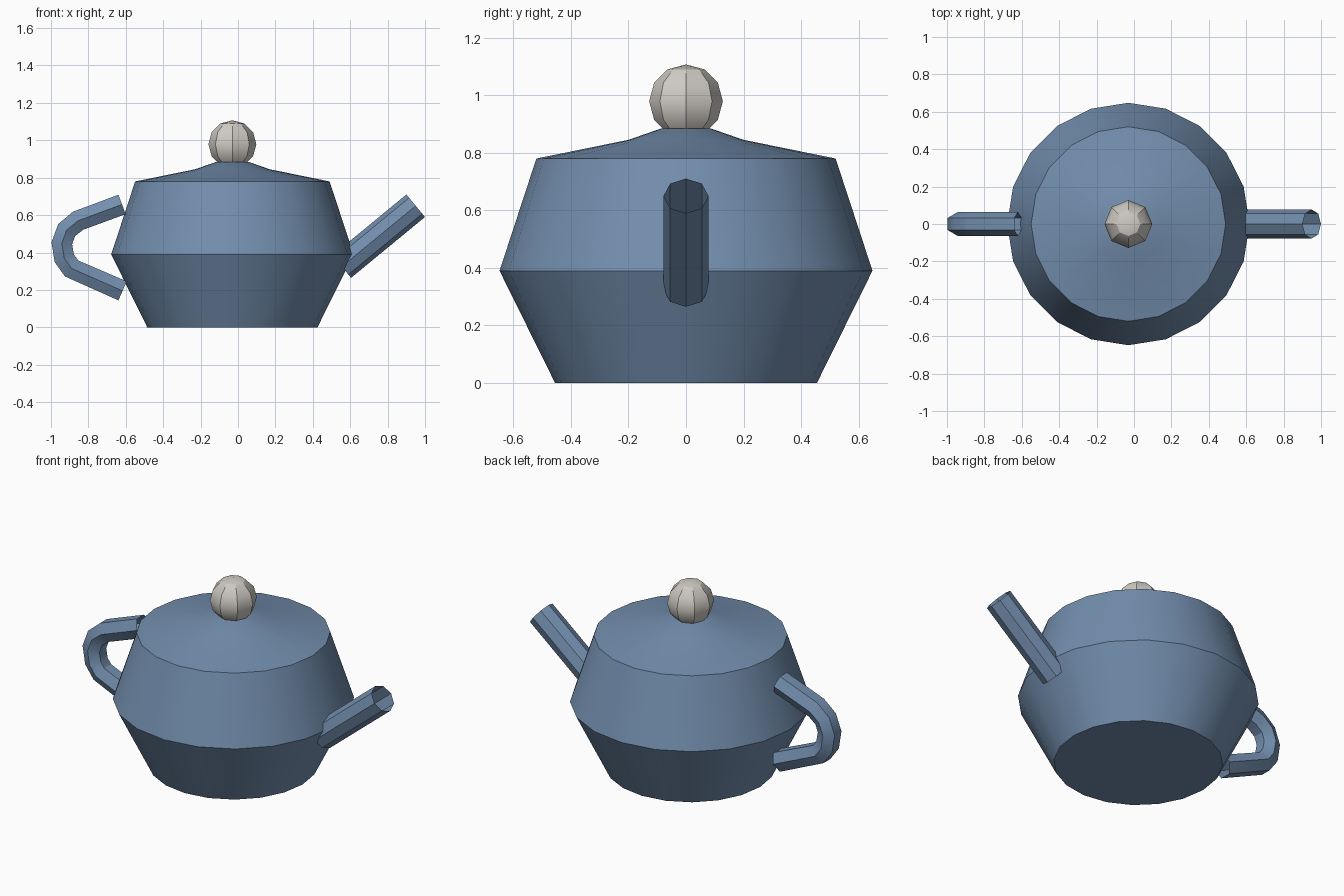
import bpy
import bmesh
import math
from mathutils import Vector

cube = bpy.data.objects.get("Cube")
if cube:
    bpy.data.objects.remove(cube, do_unlink=True)

CENTRE_X = -0.03


def make_material(name, rgb):
    mat = bpy.data.materials.new(name)
    mat.use_nodes = True
    mat.diffuse_color = (*rgb, 1)
    mat.node_tree.nodes["Principled BSDF"].inputs["Base Color"].default_value = (*rgb, 1)
    return mat


blue = make_material("slate blue glaze", (0.17, 0.27, 0.42))
cream = make_material("warm grey knob", (0.63, 0.60, 0.55))


def finish(bm, name, mat):
    """Turn a bmesh into an object, smooth except across sharp edges."""
    bmesh.ops.recalc_face_normals(bm, faces=bm.faces)
    mesh = bpy.data.meshes.new(name)
    bm.to_mesh(mesh)
    bm.free()
    mesh.materials.append(mat)
    obj = bpy.data.objects.new(name, mesh)
    bpy.context.collection.objects.link(obj)
    bpy.ops.object.select_all(action='DESELECT')
    obj.select_set(True)
    bpy.context.view_layer.objects.active = obj
    bpy.ops.object.shade_smooth_by_angle(angle=math.radians(30))
    return obj


def skin(bm, rings):
    """Join consecutive vertex rings with quads."""
    n = len(rings[0])
    for a, b in zip(rings, rings[1:]):
        for i in range(n):
            j = (i + 1) % n
            bm.faces.new((a[i], a[j], b[j], b[i]))


def lathe(name, profile, sides, mat):
    """Spin a (radius, height) profile around the vertical axis, ends capped."""
    bm = bmesh.new()
    angles = [2 * math.pi * i / sides for i in range(sides)]
    rings = [[bm.verts.new((CENTRE_X + r * math.cos(a), r * math.sin(a), z)) for a in angles]
             for r, z in profile]
    skin(bm, rings)
    bm.faces.new(rings[0][::-1])
    bm.faces.new(rings[-1])
    return finish(bm, name, mat)


def tube(name, path, radius, sides, mat):
    """Open-ended pipe along an (x, z) path, with mitred bends."""
    bm = bmesh.new()
    pts = [Vector((x, 0, z)) for x, z in path]
    side = Vector((0, 1, 0))
    rings = []
    for i, p in enumerate(pts):
        d_in = (p - pts[max(i - 1, 0)]).normalized()
        d_out = (pts[min(i + 1, len(pts) - 1)] - p).normalized()
        along = (d_in + d_out).normalized()
        up = side.cross(along)
        ring = []
        for k in range(sides):
            a = 2 * math.pi * k / sides
            ring.append(bm.verts.new(p + radius * (math.cos(a) * side + math.sin(a) * up)))
        rings.append(ring)
    skin(bm, rings)
    return finish(bm, name, mat)


# Faceted pot with its shallow lid
lathe("pot_body", [(0.455, 0), (0.648, 0.39), (0.52, 0.78), (0.20, 0.845), (0.085, 0.885)],
      20, blue)

# Straight open spout
tube("spout", [(0.555, 0.325), (0.95, 0.65)], 0.078, 8, blue)

# Bent handle
tube("handle", [(-0.62, 0.657), (-0.855, 0.57), (-0.916, 0.52), (-0.942, 0.45),
                (-0.929, 0.37), (-0.89, 0.315), (-0.617, 0.195)], 0.064, 6, blue)

# Round knob on the lid
bm = bmesh.new()
bmesh.ops.create_uvsphere(bm, u_segments=8, v_segments=6, radius=0.128)
bmesh.ops.translate(bm, verts=bm.verts, vec=(CENTRE_X, 0, 0.979))
finish(bm, "lid_knob", cream)
